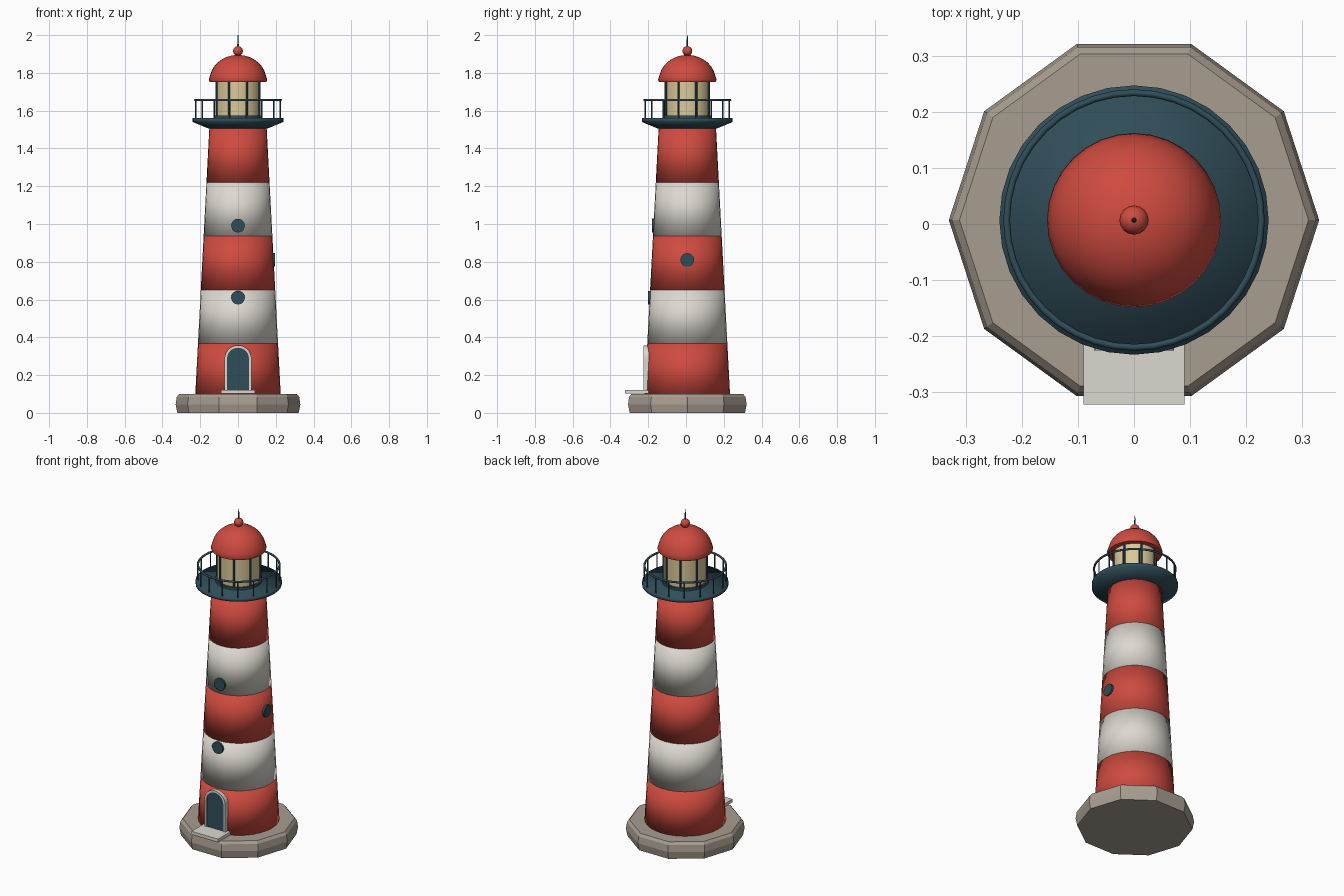
import bpy, bmesh, math
from mathutils import Matrix, Vector

cube = bpy.data.objects.get("Cube")
if cube:
    bpy.data.objects.remove(cube, do_unlink=True)

CY = 0.007  # tower axis sits slightly behind the centre because of the doorstep


def material(name, rgb):
    m = bpy.data.materials.new(name)
    m.use_nodes = True
    color = (*rgb, 1.0)
    m.diffuse_color = color
    m.node_tree.nodes["Principled BSDF"].inputs["Base Color"].default_value = color
    return m


RED = material("red paint", (0.62, 0.07, 0.05))
WHITE = material("white paint", (0.72, 0.69, 0.63))
TEAL = material("dark teal metal", (0.03, 0.075, 0.1))
STONE = material("warm grey stone", (0.39, 0.34, 0.28))
GLASS = material("warm lamp glass", (0.7, 0.58, 0.32))


def finish(name, bm, mat, smooth=None):
    """smooth: None = flat, otherwise the sharp edge angle in degrees."""
    bmesh.ops.recalc_face_normals(bm, faces=bm.faces)
    me = bpy.data.meshes.new(name)
    bm.to_mesh(me)
    bm.free()
    me.materials.append(mat)
    if smooth is not None:
        me.polygons.foreach_set("use_smooth", [True] * len(me.polygons))
        if smooth < 180:
            me.set_sharp_from_angle(angle=math.radians(smooth))
    ob = bpy.data.objects.new(name, me)
    bpy.context.scene.collection.objects.link(ob)
    return ob


def lathe(name, profile, mat, sides=32, smooth=None):
    """Revolve (radius, height) points about the tower axis and cap both ends."""
    bm = bmesh.new()
    rings = []
    for r, z in profile:
        rings.append([bm.verts.new((r * math.cos(a), CY + r * math.sin(a), z))
                      for a in (2 * math.pi * i / sides for i in range(sides))])
    for low, high in zip(rings, rings[1:]):
        for i in range(sides):
            j = (i + 1) % sides
            bm.faces.new((low[i], low[j], high[j], high[i]))
    bm.faces.new(rings[0])
    bm.faces.new(rings[-1])
    return finish(name, bm, mat, smooth)


def upright_bars(name, count, ring, radius, z0, z1, mat):
    """Thin vertical bars spread evenly around the axis, half a step off it."""
    bm = bmesh.new()
    for i in range(count):
        a = 2 * math.pi * (i + 0.5) / count
        place = Matrix.Translation((ring * math.cos(a), CY + ring * math.sin(a), (z0 + z1) / 2))
        bmesh.ops.create_cone(bm, cap_ends=True, segments=8, radius1=radius,
                              radius2=radius, depth=z1 - z0, matrix=place)
    return finish(name, bm, mat, 40)


# Stone foundation
lathe("foundation", [(0.321, 0), (0.33, 0.045), (0.324, 0.085), (0.311, 0.1)], STONE, 10)

# Tapered tower in five alternating bands
BASE, TOP, BANDS = 0.082, 1.505, 5


def tower_radius(z):
    return 0.227 + (0.152 - 0.227) * (z - BASE) / (TOP - BASE)


for k in range(BANDS):
    z0 = BASE + (TOP - BASE) * k / BANDS
    z1 = BASE + (TOP - BASE) * (k + 1) / BANDS
    lathe(f"tower_band_{k + 1}", [(tower_radius(z0), z0), (tower_radius(z1), z1)],
          WHITE if k % 2 else RED, 32, 180)

# Gallery deck and railing
lathe("gallery_deck", [(0.155, 1.505), (0.24, 1.54), (0.24, 1.56)], TEAL, 32, 180)
upright_bars("railing_posts", 16, 0.227, 0.004, 1.555, 1.656, TEAL)

bm = bmesh.new()
SEG, TUBE = 40, 8
ring = []
for i in range(SEG):
    a = 2 * math.pi * i / SEG
    row = []
    for j in range(TUBE):
        b = 2 * math.pi * j / TUBE
        r = 0.227 + 0.006 * math.cos(b)
        row.append(bm.verts.new((r * math.cos(a), CY + r * math.sin(a), 1.656 + 0.006 * math.sin(b))))
    ring.append(row)
for i in range(SEG):
    for j in range(TUBE):
        n, m = (i + 1) % SEG, (j + 1) % TUBE
        bm.faces.new((ring[i][j], ring[n][j], ring[n][m], ring[i][m]))
finish("handrail", bm, TEAL, 180)

# Lantern room
lathe("lantern_glass", [(0.12, 1.555), (0.12, 1.765)], GLASS, 32, 40)
lathe("lantern_curb", [(0.13, 1.555), (0.13, 1.575)], TEAL, 32, 40)
upright_bars("lantern_mullions", 8, 0.123, 0.006, 1.56, 1.762, TEAL)

# Domed roof, ball and spike
dome = [(0.15, 1.753), (0.155, 1.763)]
for i in range(1, 9):
    t = math.radians(88) * i / 8
    dome.append((0.15 * math.cos(t), 1.763 + 0.132 * math.sin(t)))
lathe("roof_dome", dome, RED, 32, 60)

bm = bmesh.new()
bmesh.ops.create_uvsphere(bm, u_segments=16, v_segments=10, radius=0.026,
                          matrix=Matrix.Translation((0, CY, 1.916)))
finish("roof_ball", bm, RED, 180)
lathe("roof_spike", [(0.005, 1.93), (0.002, 2.0)], TEAL, 8, 40)


# Round windows set into the wall, facing outward
def round_window(name, direction, z):
    d = Vector(direction)
    centre = Vector((0, CY, z)) + d * (tower_radius(z) - 0.012)
    turn = d.to_track_quat('Z', 'Y').to_matrix().to_4x4()
    bm = bmesh.new()
    bmesh.ops.create_cone(bm, cap_ends=True, segments=20, radius1=0.036, radius2=0.036,
                          depth=0.04, matrix=Matrix.Translation(centre) @ turn)
    finish(name, bm, TEAL, 40)


round_window("lower_front_window", (0, -1, 0), 0.61)
round_window("upper_front_window", (0, -1, 0), 0.992)
round_window("left_window", (1, 0, 0), 0.81)


# Arched door with its frame
def arch(half_width, y, z0=0.115, spring=0.287, steps=14):
    pts = [(half_width, y, z0)]
    for i in range(steps + 1):
        a = math.pi * i / steps
        pts.append((half_width * math.cos(a), y, spring + half_width * math.sin(a)))
    return pts + [(-half_width, y, z0)]


def push_back(bm, depth):
    geom = bmesh.ops.extrude_face_region(bm, geom=bm.faces[:], use_keep_orig=True)["geom"]
    moved = [g for g in geom if isinstance(g, bmesh.types.BMVert)]
    bmesh.ops.translate(bm, verts=moved, vec=(0, depth, 0))


bm = bmesh.new()
bm.faces.new([bm.verts.new(p) for p in arch(0.06, -0.22)])
push_back(bm, 0.06)
finish("door", bm, TEAL)

bm = bmesh.new()
outer = [bm.verts.new(p) for p in arch(0.071, -0.225)]
inner = [bm.verts.new(p) for p in arch(0.058, -0.225)]
for i in range(len(outer) - 1):
    bm.faces.new((outer[i], outer[i + 1], inner[i + 1], inner[i]))
push_back(bm, 0.06)
finish("door_frame", bm, WHITE)

# Doorstep slab
bm = bmesh.new()
bmesh.ops.create_cube(bm, size=1, matrix=Matrix.Translation((0, -0.257, 0.112))
                      @ Matrix.Diagonal((0.18, 0.13, 0.02, 1)))
finish("doorstep", bm, WHITE)
